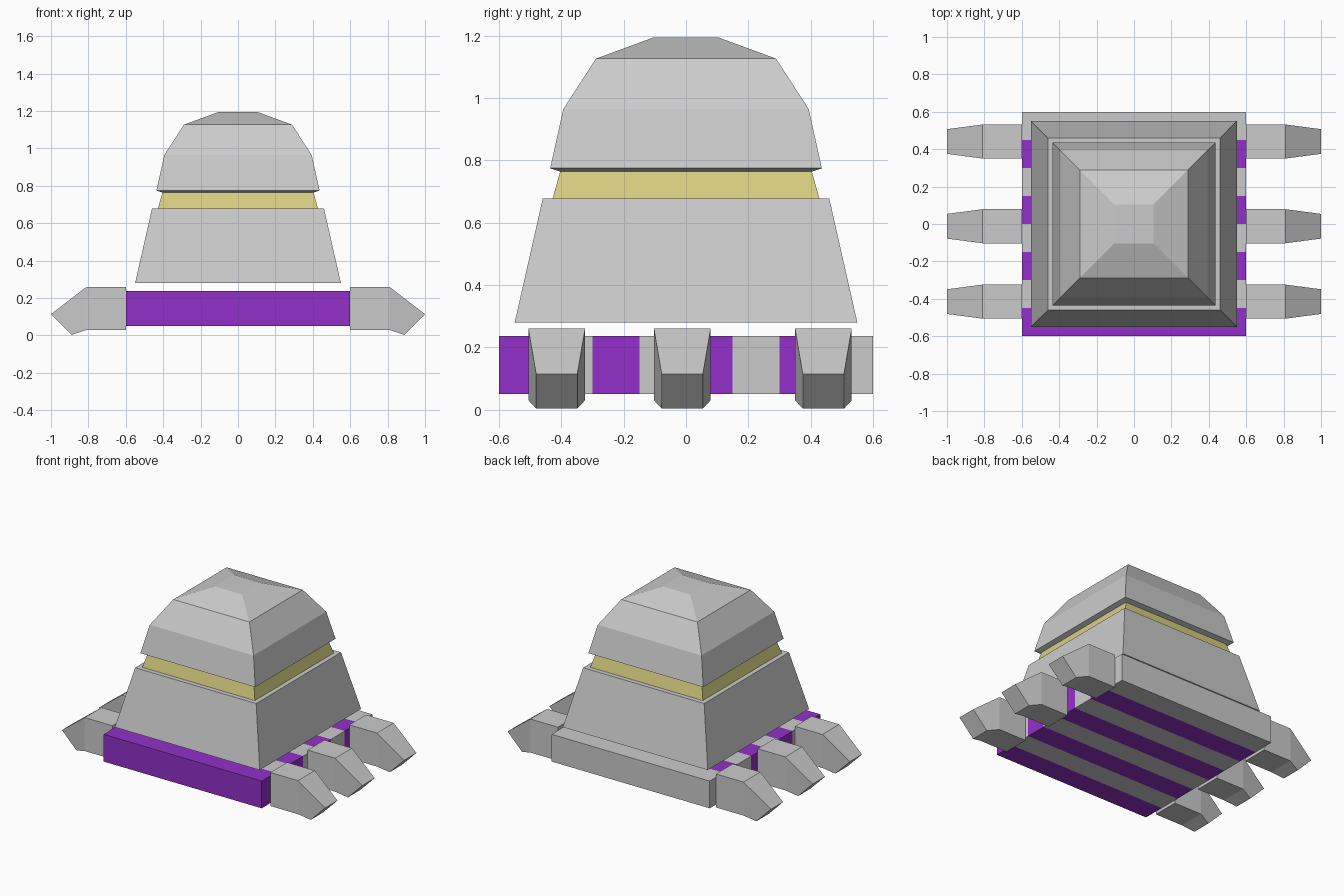
import bpy, bmesh

if "Cube" in bpy.data.objects:
    bpy.data.objects.remove(bpy.data.objects["Cube"])


def mesh_object(name, bm, color=None):
    bmesh.ops.recalc_face_normals(bm, faces=bm.faces)
    mesh = bpy.data.meshes.new(name)
    bm.to_mesh(mesh)
    bm.free()
    obj = bpy.data.objects.new(name, mesh)
    bpy.context.collection.objects.link(obj)
    if color:
        mesh.materials.append(color)
    return obj


def material(name, rgb):
    mat = bpy.data.materials.new(name)
    mat.diffuse_color = (*rgb, 1)
    mat.use_nodes = True
    mat.node_tree.nodes["Principled BSDF"].inputs["Base Color"].default_value = mat.diffuse_color
    return mat


def loft(name, rings, color=None):
    """Skin a list of matching point rings and cap both ends."""
    bm = bmesh.new()
    loops = [[bm.verts.new(p) for p in ring] for ring in rings]
    for a, b in zip(loops, loops[1:]):
        n = len(a)
        for i in range(n):
            j = (i + 1) % n
            bm.faces.new((a[i], a[j], b[j], b[i]))
    bm.faces.new(loops[0])
    bm.faces.new(loops[-1])
    return mesh_object(name, bm, color)


def square_loft(name, profile, color=None):
    """Stack centred squares given as (half width, height)."""
    return loft(name, [[(-h, -h, z), (h, -h, z), (h, h, z), (-h, h, z)]
                       for h, z in profile], color)


purple = material("purple", (0.29, 0.03, 0.58))
yellow = material("yellow", (0.68, 0.62, 0.22))

# Striped floor: eight planks running side to side
for i in range(8):
    y0, y1 = -0.6 + 0.15 * i, -0.45 + 0.15 * i
    loft(f"floor_plank_{i + 1}",
         [[(x, y0, 0.05), (x, y1, 0.05), (x, y1, 0.237), (x, y0, 0.237)]
          for x in (-0.6, 0.6)],
         purple if i % 2 == 0 else None)

# Tapered body, window band and faceted cap
square_loft("body", [(0.55, 0.28), (0.46, 0.678)])
square_loft("window_band", [(0.428, 0.678), (0.403, 0.768)], yellow)
square_loft("cap", [(0.40, 0.763), (0.436, 0.775), (0.394, 0.965),
                    (0.289, 1.127), (0.104, 1.195)])

# Six feet with wedge-shaped toes, three on each side
# Section: bottom (x, z), top (x, z), half width
foot_sections = [((0.60, 0.03), (0.60, 0.26), 0.091),
                 ((0.81, 0.03), (0.81, 0.26), 0.091),
                 ((0.89, 0.003), (1.00, 0.114), 0.066)]
for side, s in (("right", 1), ("left", -1)):
    for place, yc in (("front", -0.415), ("middle", -0.012), ("back", 0.441)):
        loft(f"{place}_{side}_foot",
             [[(s * bx, yc - w, bz), (s * bx, yc + w, bz),
               (s * tx, yc + w, tz), (s * tx, yc - w, tz)]
              for (bx, bz), (tx, tz), w in foot_sections])
